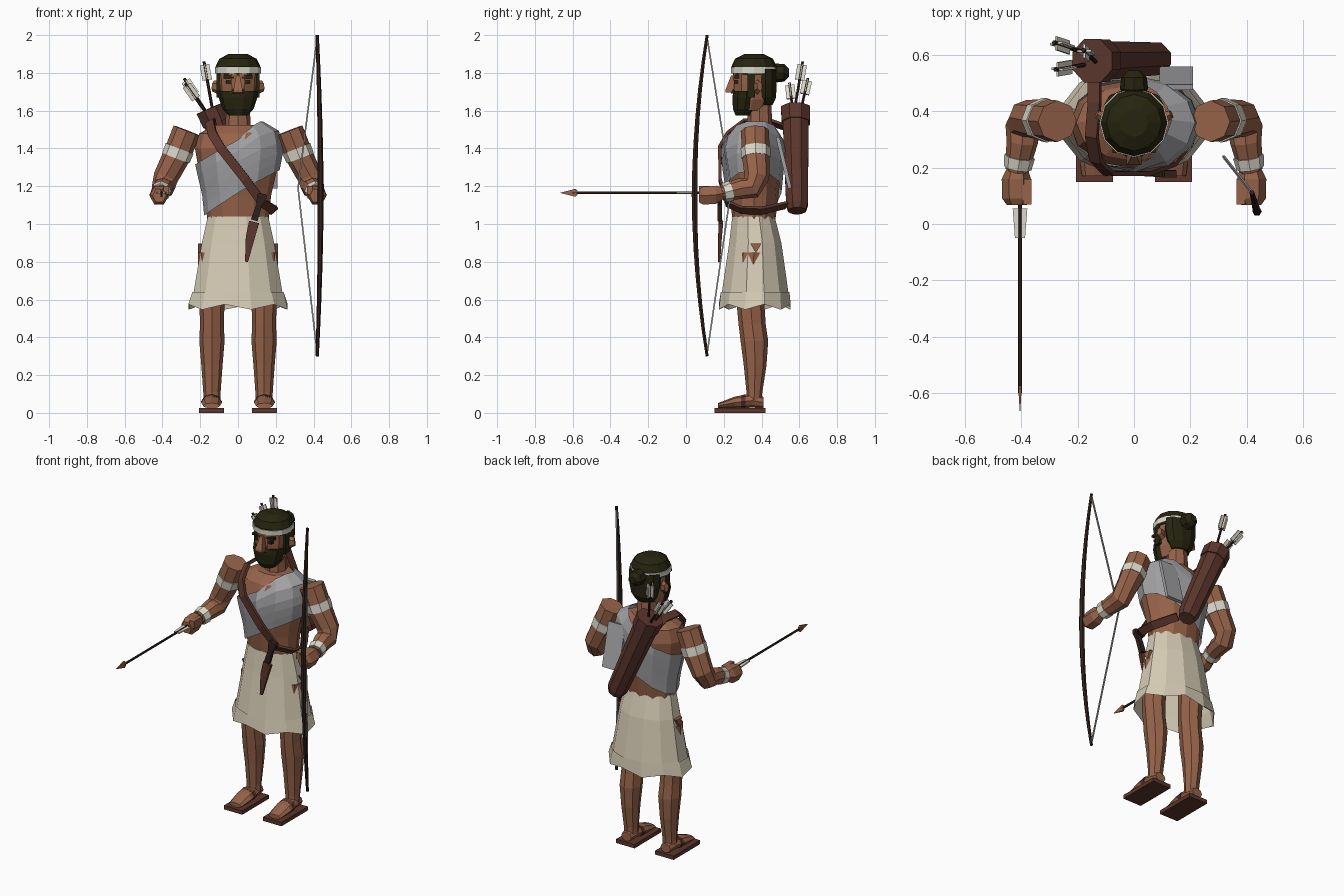
import bpy, bmesh, math
from mathutils import Vector as V

if "Cube" in bpy.data.objects:
    bpy.data.objects.remove(bpy.data.objects["Cube"])


def material(name, rgb):
    m = bpy.data.materials.new(name)
    m.diffuse_color = (*rgb, 1)
    m.use_nodes = True
    m.node_tree.nodes["Principled BSDF"].inputs["Base Color"].default_value = m.diffuse_color
    return m


SKIN = material("skin", (0.31, 0.125, 0.068))
LINEN = material("linen", (0.67, 0.60, 0.46))
WHITE = material("white_cloth", (0.72, 0.70, 0.60))
GREY = material("grey_cloth", (0.36, 0.36, 0.375))
LEATHER = material("leather", (0.105, 0.037, 0.025))
DARK = material("dark_wood", (0.030, 0.016, 0.012))
HAIR = material("hair", (0.019, 0.018, 0.005))
X, Y, Z = V((1, 0, 0)), V((0, 1, 0)), V((0, 0, 1))


def finish(name, bm, mat):
    bmesh.ops.recalc_face_normals(bm, faces=bm.faces)
    me = bpy.data.meshes.new(name)
    bm.to_mesh(me)
    bm.free()
    me.materials.append(mat)
    ob = bpy.data.objects.new(name, me)
    bpy.context.collection.objects.link(ob)
    return ob


def sweep(name, pts, radii, n, mat, ref=X, tan=None, rot=0.0, caps=(True, True), warp=None):
    """Loft n-sided rings (half sizes in radii) along a path."""
    bm = bmesh.new()
    pts = [V(p) for p in pts]
    k = 1.0
    if n == 4:
        rot, k = math.pi / 4, math.sqrt(2)
    rings = []
    for i, p in enumerate(pts):
        t = tan or (pts[min(i + 1, len(pts) - 1)] - pts[max(i - 1, 0)]).normalized()
        r = ref(p) if callable(ref) else ref
        u = (r - t * r.dot(t)).normalized()
        v = t.cross(u)
        a, b = radii[i] if isinstance(radii[i], tuple) else (radii[i], radii[i])
        ring = []
        for j in range(n):
            w = rot + math.tau * j / n
            co = p + u * a * k * math.cos(w) + v * b * k * math.sin(w)
            ring.append(bm.verts.new(warp(i, j, co) if warp else co))
        rings.append(ring)
    for r0, r1 in zip(rings, rings[1:]):
        for j in range(n):
            bm.faces.new((r0[j], r0[(j + 1) % n], r1[(j + 1) % n], r1[j]))
    if caps[0]:
        bm.faces.new(rings[0])
    if caps[1]:
        bm.faces.new(rings[-1])
    return finish(name, bm, mat)


def stack(name, rows, n, mat, x=0.0, **kw):
    """Level rings: rows of (z, half width, half depth, centre y)."""
    return sweep(name, [(x, r[3], r[0]) for r in rows], [(r[1], r[2]) for r in rows], n, mat, tan=Z, **kw)


def box(name, c, h, mat):
    c = V(c)
    return sweep(name, [c - Z * h[2], c + Z * h[2]], [(h[0], h[1])] * 2, 4, mat, tan=Z)


# Torso and neck
TORSO = [(1.02, .163, .113, .36), (1.15, .175, .13, .36), (1.30, .21, .15, .355),
         (1.40, .228, .158, .355), (1.48, .205, .135, .36), (1.525, .12, .085, .37)]
stack("torso", TORSO, 12, SKIN)
stack("neck", [(1.47, .07, .07, .39), (1.66, .06, .06, .39)], 8, SKIN)


def torso_at(z):
    for a, b in zip(TORSO, TORSO[1:]):
        if z <= b[0]:
            f = max(0, (z - a[0]) / (b[0] - a[0]))
            return [p + f * (q - p) for p, q in zip(a, b)]
    return TORSO[-1]


# Slanted chest wrap and its back flap
bm = bmesh.new()
grid = []
for j in range(12):
    w = math.tau * j / 12
    c, s = math.cos(w), math.sin(w)
    lo, hi = 1.165 + .12 * c, min(1.445 + .13 * c, 1.53)
    col = []
    for i in range(6):
        z = lo + (hi - lo) * i / 5
        _, rx, ry, cy = torso_at(z)
        col.append(bm.verts.new(((rx + .014) * c, cy + (ry + .014) * s, z + (.012 if z > 1.45 else 0))))
    grid.append(col)
for j in range(12):
    a, b = grid[j], grid[(j + 1) % 12]
    for i in range(5):
        bm.faces.new((a[i], b[i], b[i + 1], a[i + 1]))
finish("chest_wrap", bm, GREY)
sweep("wrap_flap", [(.15, .485, 1.46), (.15, .55, 1.19)], [(.06, .01)] * 2, 4, GREY)

# Skirt with pointed lower edge and hem
def hem_points(last):
    return lambda i, j, co: co + Z * (.028 if i == last and j % 2 == 0 else 0)


stack("skirt", [(1.04, .166, .116, .357), (.90, .198, .143, .367), (.64, .243, .182, .366),
                (.547, .266, .193, .364)], 12, LINEN, rot=math.pi / 12, caps=(True, False), warp=hem_points(3))
stack("skirt_hem", [(.64, .250, .188, .366), (.547, .272, .197, .364)], 12, LINEN,
      rot=math.pi / 12, caps=(False, False), warp=hem_points(1))

for s, side in ((-1, "right"), (1, "left")):
    # Legs and sandals
    stack(side + "_leg", [(.06, .045, .04, .36), (.11, .046, .042, .362), (.25, .056, .06, .366),
                          (.38, .067, .073, .362), (.47, .063, .072, .35), (.56, .066, .073, .343),
                          (.85, .075, .08, .36)], 8, SKIN, x=s * .138)
    x = s * .14
    sweep(side + "_foot", [(x, .17, .038), (x, .26, .055), (x, .35, .065), (x, .41, .055)],
          [(.045, .014), (.056, .032), (.046, .037), (.036, .03)], 8, SKIN, tan=Y)
    box(side + "_sole", (x, .285, .0125), (.066, .135, .0125), LEATHER)
    sweep(side + "_sandal_strap", [(x, .29, .058), (x, .315, .061)], [(.057, .034), (.054, .038)], 8, LEATHER, tan=Y)
    # Skin showing through the skirt slit
    sweep(side + "_hip_patch", [(s * .19, .37, .88), (s * .212, .37, .88)], [.034, .034], 3, SKIN, ref=-Z)
    # Arm with bands and fist
    sh, el, wr = V((s * .272, .365, 1.495)), V((s * .383, .375, 1.21)), V((s * .415, .19, 1.163))
    sweep(side + "_arm", [sh, sh.lerp(el, .45), el + V((0, 0, .035)), el + V((s * .012, -.03, -.018)),
                          el.lerp(wr, .45), wr],
          [.074, .074, .066, .062, .056, .042], 8, SKIN)
    sweep(side + "_arm_band", [sh.lerp(el, .33), sh.lerp(el, .51)], [.079, .077], 8, WHITE)
    sweep(side + "_wrist_band", [wr.lerp(el, .05), wr.lerp(el, .27)], [.05, .055], 8, WHITE)
    sweep(side + "_fist", [(s * .415, .20, 1.163), (s * .418, .16, 1.155), (s * .418, .09, 1.15),
                           (s * .416, .068, 1.15)], [(.036, .034), (.052, .055), (.05, .055), (.036, .04)], 6, SKIN, tan=-Y)
    box(side + "_thumb", (s * .38, .115, 1.178), (.015, .045, .022), SKIN)
    # Ear, eye, brow and sideburn
    sweep(side + "_ear", [(s * .10, .375, 1.725), (s * .133, .39, 1.73)], [(.04, .022), (.028, .016)], 6, SKIN, ref=Z)
    box(side + "_eye", (s * .046, .266, 1.752), (.017, .012, .008), HAIR)
    box(side + "_brow", (s * .048, .266, 1.778), (.028, .014, .007), HAIR)
    box(side + "_sideburn", (s * .103, .345, 1.74), (.010, .02, .07), HAIR)

# Head, nose and hair
stack("head", [(1.60, .07, .075, .34), (1.66, .095, .105, .355), (1.74, .108, .112, .36),
               (1.82, .112, .115, .36)], 10, SKIN)
stack("nose", [(1.695, .026, .03, .24), (1.71, .024, .034, .243), (1.785, .01, .012, .25)], 4, SKIN)
stack("beard", [(1.575, .05, .045, .305), (1.61, .083, .065, .31), (1.67, .103, .078, .32),
                (1.705, .105, .075, .322)], 10, HAIR)
stack("moustache", [(1.69, .05, .02, .255), (1.715, .03, .016, .255)], 6, HAIR)
stack("hair_cap", [(1.79, .114, .112, .362), (1.835, .118, .119, .36), (1.875, .098, .1, .36),
                   (1.90, .05, .05, .36)], 12, HAIR)
stack("back_hair", [(1.63, .06, .04, .42), (1.67, .09, .06, .42), (1.74, .108, .062, .42),
                    (1.82, .108, .06, .42)], 10, HAIR)
sweep("hair_bun", [(0, .45, 1.795), (0, .48, 1.80), (0, .52, 1.80), (0, .545, 1.80)],
      [.03, .05, .046, .022], 8, HAIR)
stack("headband", [(1.798, .122, .122, .36), (1.83, .123, .123, .36)], 12, WHITE)

# Quiver, rim and carrying strap
qb, qt = V((.09, .588, 1.07)), V((-.145, .58, 1.605))
sweep("quiver", [qb, qb.lerp(qt, .06), qt], [.05, .062, .076], 8, LEATHER, rot=math.pi / 8)
sweep("quiver_rim", [qb.lerp(qt, .87), qt.lerp(qb, -.015)], [.081, .083], 8, LEATHER, rot=math.pi / 8)
strap = [(-.14, .53, 1.51), (-.14, .43, 1.545), (-.15, .31, 1.54), (-.135, .225, 1.475), (-.09, .18, 1.40),
         (.04, .18, 1.235), (.13, .215, 1.11), (.19, .29, 1.075), (.19, .40, 1.07), (.11, .53, 1.10)]
sweep("quiver_strap", strap, [(.008, .024)] * len(strap), 4, LEATHER, ref=lambda p: p - V((0, .36, 1.3)))

# Arrows in the quiver
for i, tip in enumerate(((-.18, .618, 1.86), (-.28, .548, 1.745), (-.285, .645, 1.77))):
    tip, base = V(tip), V((-.12, .575 + .015 * (i - 1), 1.52))
    sweep(f"quiver_arrow_{i}", [base, tip], [.008, .008], 6, DARK)
    d = (.025, .004) if i < 2 else (.004, .025)
    for k, h in enumerate((d, d[::-1])):
        ln = .1 / (tip - base).length
        sweep(f"quiver_fletching_{i}_{k}", [tip.lerp(base, ln), tip.lerp(base, .05)], [h, h], 4, WHITE)

# Held arrow
ax, az = -.405, 1.165
sweep("arrow_shaft", [(ax, .10, az), (ax, -.60, az)], [.007, .007], 6, DARK)
sweep("arrow_head", [(ax, -.575, az), (ax, -.585, az), (ax, -.665, az)], [(.005, .012), (.006, .021), (.001, .001)], 4, SKIN)
sweep("arrow_fletching", [(ax, .055, az), (ax, -.05, az)], [(.026, .004), (.018, .004)], 4, WHITE)

# Bow and drawn string
bow = []
for i in range(13):
    f = -1 + i / 6
    bow.append((.437 - .018 * f * f, .045 + .067 * f * f, 1.15 + .85 * f))
sweep("bow", bow, [.009 + .008 * (1 - abs(-1 + i / 6)) for i in range(13)], 6, DARK)
sweep("bow_string", [(.419, .112, 1.985), (.318, .24, 1.19), (.419, .112, .315)], [.004] * 3, 4, GREY)

# Dagger in its sheath
sweep("dagger_sheath", [(.045, .175, .80), (.065, .18, .93), (.085, .185, 1.01)],
      [(.008, .006), (.024, .01), (.027, .012)], 4, LEATHER)
sweep("dagger_handle", [(.086, .18, 1.02), (.112, .178, 1.10), (.125, .178, 1.14), (.13, .178, 1.16)],
      [(.018, .012), (.015, .012), (.026, .013), (.022, .012)], 4, DARK)
